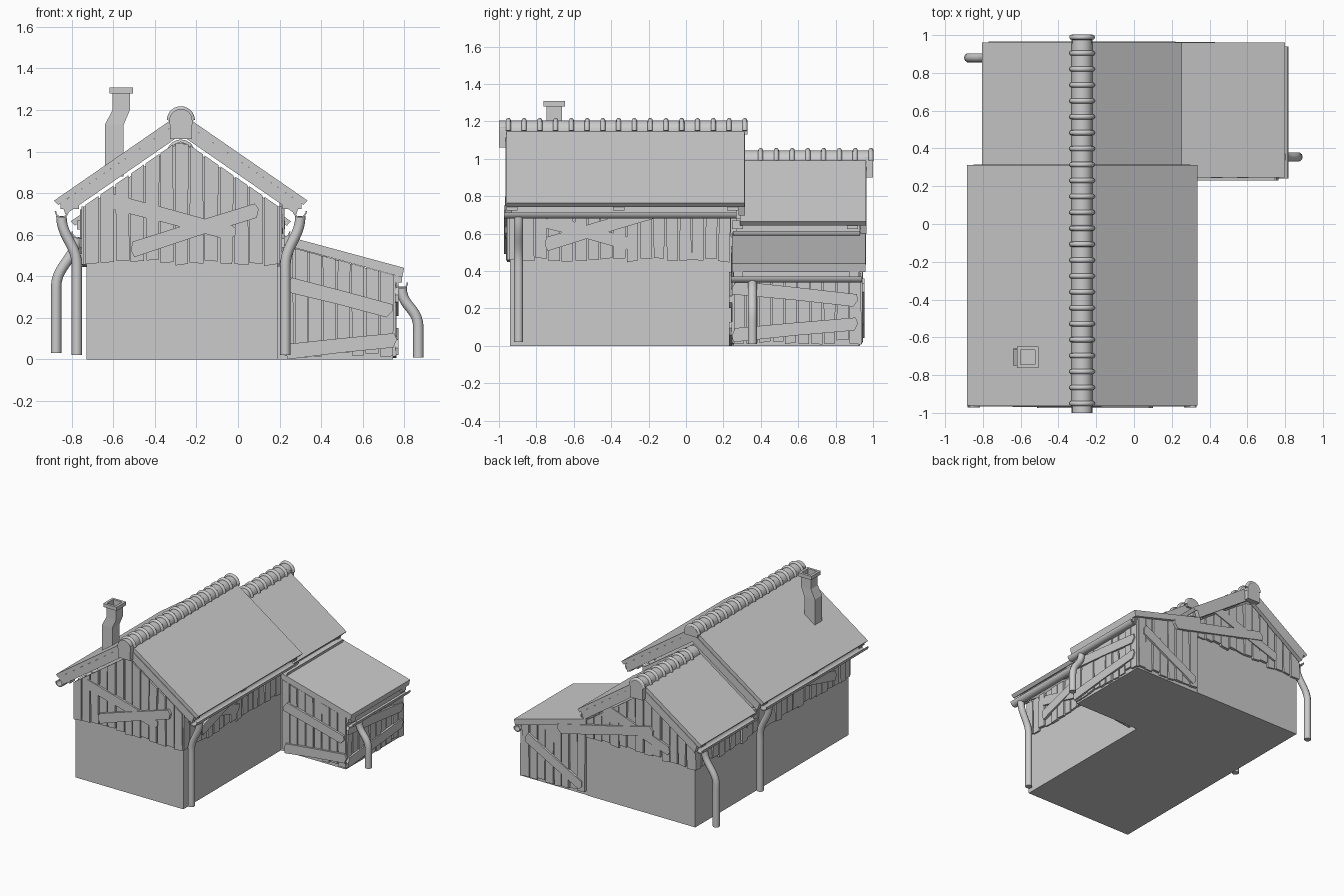
import bpy, bmesh, math, random
from mathutils import Vector

if "Cube" in bpy.data.objects:
    bpy.data.objects.remove(bpy.data.objects["Cube"])

random.seed(4)
XC = -0.275                      # ridge line
SLOPE = 0.69
AXES = {'x': lambda u, v, d: (d, u, v),
        'y': lambda u, v, d: (u, d, v),
        'z': lambda u, v, d: (u, v, d)}


def finish(name, bm):
    bmesh.ops.recalc_face_normals(bm, faces=bm.faces)
    me = bpy.data.meshes.new(name)
    bm.to_mesh(me)
    bm.free()
    ob = bpy.data.objects.new(name, me)
    bpy.context.collection.objects.link(ob)
    return ob


def add_prism(bm, pts, axis, d0, d1):
    f = AXES[axis]
    a = [bm.verts.new(f(u, v, d0)) for u, v in pts]
    b = [bm.verts.new(f(u, v, d1)) for u, v in pts]
    bm.faces.new(a)
    bm.faces.new(b[::-1])
    for i in range(len(pts)):
        j = (i + 1) % len(pts)
        bm.faces.new((a[i], a[j], b[j], b[i]))


def prism(name, pts, axis, d0, d1):
    bm = bmesh.new()
    add_prism(bm, pts, axis, d0, d1)
    return finish(name, bm)


def box(name, x0, x1, y0, y1, z0, z1):
    return prism(name, [(x0, y0), (x1, y0), (x1, y1), (x0, y1)], 'z', z0, z1)


def smooth(ob):
    bpy.ops.object.select_all(action='DESELECT')
    ob.select_set(True)
    bpy.context.view_layer.objects.active = ob
    bpy.ops.object.shade_smooth_by_angle(angle=math.radians(40))


def planks(name, axis, u0, u1, n, bottom, top, d0, d1):
    """Row of uneven upright planks; top is a function of u."""
    bm = bmesh.new()
    w = (u1 - u0) / n
    r = lambda s: random.uniform(-s, s)
    for i in range(n):
        a, b = u0 + i * w, u0 + (i + 1) * w
        g = w * 0.06
        zb = bottom + r(0.012)
        la, lb = a + g + r(g), b - g + r(g)
        ta, tb = a + g + r(g), b - g + r(g)
        add_prism(bm, [(la, zb + r(.006)), (lb, zb + r(.006)), (tb, top(tb)), (ta, top(ta))],
                  axis, d0, d1 + r(0.25) * (d1 - d0))
    return finish(name, bm)


def board(name, axis, p, q, d0, d1, w=0.07):
    """Nailed-on board from p to q with ragged ends."""
    p, q = Vector(p), Vector(q)
    t = (q - p).normalized()
    n = Vector((-t.y, t.x)) * w / 2
    m = (p + q) / 2
    pts = [p - n, m - n * 0.93, q - n * 1.05 - t * 0.012, q + t * 0.01, q + n * 0.9,
           m + n * 1.04, p + n * 1.1 + t * 0.015, p - t * 0.005]
    return prism(name, [tuple(v) for v in pts], axis, d0, d1)


def chevron(name, zr, half, off0, off1, y0, y1):
    """Inverted V section between two vertical offsets below the ridge."""
    e = half * SLOPE
    prism(name, [(XC - half, zr - e - off0), (XC, zr - off0), (XC + half, zr - e - off0),
                 (XC + half - .02, zr - e - off1 + .014), (XC, zr - off1),
                 (XC - half + .02, zr - e - off1 + .014)], 'y', y0, y1)


def sweep(name, splines, radius, bezier=False):
    cu = bpy.data.curves.new(name, 'CURVE')
    cu.dimensions = '3D'
    cu.bevel_depth, cu.bevel_resolution, cu.resolution_u = radius, 3, 10
    cu.use_fill_caps = True
    for pts in splines:
        s = cu.splines.new('BEZIER' if bezier else 'POLY')
        tgt = s.bezier_points if bezier else s.points
        tgt.add(len(pts) - 1)
        for k, c in zip(tgt, pts):
            if bezier:
                k.co = c
                k.handle_left = Vector(c) + Vector((0, 0, 0.1))
                k.handle_right = Vector(c) - Vector((0, 0, 0.1))
            else:
                k.co = (*c, 1)
    ob = bpy.data.objects.new(name, cu)
    bpy.context.collection.objects.link(ob)
    bpy.ops.object.select_all(action='DESELECT')
    ob.select_set(True)
    bpy.context.view_layer.objects.active = ob
    bpy.ops.object.convert(target='MESH')
    smooth(bpy.context.view_layer.objects.active)


def downpipe(name, x0, z0, x1, y, drop, zb=0.02):
    sweep(name, [[(x0, y, z0), (x1, y, z0 - drop), (x1, y, zb)]], 0.025, True)


def gutter(name, x, z, y0, y1, r=0.034):
    arc = [(math.pi * (1 + i / 10)) for i in range(11)]
    pts = [(x + r * math.cos(a), z + r * math.sin(a)) for a in arc]
    pts += [(x + (r - .007) * math.cos(a), z + (r - .007) * math.sin(a)) for a in arc[::-1]]
    smooth(prism(name, pts, 'y', y0, y1))


def ridge(name, zc, y0, y1, rings, block):
    r = 0.055
    arc = [math.pi * i / 14 for i in range(15)]
    pts = [(XC + r * math.cos(a), zc + r * math.sin(a)) for a in arc]
    smooth(prism(name + "_cap", pts + [(XC - r, zc - .02), (XC + r, zc - .02)], 'y', y0, y1))
    sweep(name + "_rings", [[(XC + r * math.cos(a), y, zc + r * math.sin(a)) for a in arc]
                            for y in rings], 0.0135)
    box(name + "_beam_end", XC - .053, XC + .053, block[0], block[1], zc - .09, zc + .02)


# Walls
def gable(name, apex, y0, y1):
    e = apex - 0.46 * SLOPE
    prism(name, [(-.73, 0), (.19, 0), (.19, e), (XC, apex), (-.73, e)], 'y', y0, y1)


gable("main_house_walls", 1.05, -0.94, 0.24)
gable("rear_wing_walls", 0.90, 0.23, 0.93)
lean_top = lambda x: 0.605 - 0.27 * (x - 0.19)
prism("lean_to_walls", [(.18, 0), (.745, 0), (.745, lean_top(.745) - .05), (.18, lean_top(.18) - .05)],
      'y', .255, .925)

# Gabled roofs: skin, barge boards, ridge, fascias, rafter ends, gutters
for name, zr, half, y0, y1 in (("main", 1.185, .61, -.96, .312), ("rear", 1.03, .53, .29, .962)):
    chevron(name + "_roof", zr, half, 0, .035, y0, y1)
    for end, a, b in (("front", y0 - .006, y0 + .03), ("back", y1 - .03, y1 + .004)):
        if (name, end) != ("rear", "front"):
            chevron(f"{name}_{end}_barge_boards", zr, half - .035, .035, .105, a, b)
    ze = zr - half * SLOPE
    for s, side in ((-1, "left"), (1, "right")):
        xe = XC + s * half
        xf = sorted((xe - s * .075, xe - s * .06))
        g0, g1 = (-.972, .27) if name == "main" else (.25, .93)
        box(f"{name}_{side}_fascia", xf[0], xf[1], g0 + .02, g1, ze - .05, ze + .02)
        xr = sorted((xe - s * .12, xe - s * .03))
        for i, y in enumerate((-.93, -.36, .25) if name == "main" else (.275, .89)):
            box(f"{name}_{side}_rafter_{i}", xr[0], xr[1], y - .03, y + .03, ze - .04, ze + .005)
        gutter(f"{name}_{side}_gutter", xe - s * .037, ze - .05, g0, g1)

STEP = 0.0843
ridge("main_ridge", 1.15, -1.0, .33, [-.95 + STEP * i for i in range(16)], (-1.0, -.955))
ridge("rear_ridge", .99, .3, 1.0, [-.95 + STEP * i for i in range(16, 24)], (.955, 1.0))

# Lean-to roof
prism("lean_to_roof", [(.185, lean_top(.185)), (.8, lean_top(.8)), (.79, lean_top(.8) - .045),
                       (.185, lean_top(.185) - .045)], 'y', .245, .96)
box("lean_to_fascia", .755, .772, .25, .93, .35, .41)
for i, y in enumerate((.28, .9)):
    box(f"lean_to_rafter_{i}", .74, .79, y - .025, y + .025, .37, .41)
gutter("lean_to_gutter", .787, .37, .24, .94, .032)

# Downpipes
downpipe("front_right_downpipe", .3, .69, .228, -.895, .24)
downpipe("main_left_downpipe", -.85, .69, -.775, .2, .24)
downpipe("rear_left_downpipe", -.775, .59, -.875, .88, .24, .03)
downpipe("lean_to_downpipe", .787, .35, .868, .355, .2, .01)

# Plank cladding
roofline = lambda apex: (lambda x: apex - abs(x - XC) * SLOPE)
planks("front_gable_planks", 'y', -.735, .195, 13, .465, roofline(1.06), -.935, -.957)
planks("back_gable_planks", 'y', -.735, .2, 13, .46, roofline(.91), .925, .947)
planks("main_right_planks", 'x', -.95, .24, 17, .46, lambda y: .735, .185, .207)
planks("main_left_planks", 'x', -.95, .25, 17, .46, lambda y: .735, -.725, -.747)
planks("rear_left_planks", 'x', .25, .95, 10, .46, lambda y: .585, -.725, -.747)
under = lambda x: lean_top(x) - .048
planks("lean_to_front_planks", 'y', .2, .75, 8, .02, under, .26, .243)
planks("lean_to_back_planks", 'y', .2, .75, 8, .02, under, .92, .943)
planks("lean_to_right_planks", 'x', .25, .94, 10, .02, lambda y: .39, .74, .76)

# Crossed repair boards
for name, ax, p, q, d0, d1 in (
        ("front_board_a", 'y', (-.635, .765), (-.02, .605), -.95, -.968),
        ("front_board_b", 'y', (-.51, .525), (.09, .72), -.95, -.974),
        ("right_board_a", 'x', (-.75, .665), (-.3, .545), .2, .217),
        ("right_board_b", 'x', (-.75, .54), (-.15, .725), .2, .223),
        ("left_board_a", 'x', (-.75, .54), (-.15, .69), -.742, -.76),
        ("back_board_a", 'y', (.05, .74), (-.52, .54), .94, .957),
        ("back_board_b", 'y', (.42, .47), (-.38, .66), .94, .963),
        ("lean_to_front_board_a", 'y', (.235, .36), (.735, .235), .247, .23),
        ("lean_to_front_board_b", 'y', (.235, .035), (.755, .095), .247, .23),
        ("lean_to_back_board", 'y', (.7, .33), (.235, .07), .938, .955),
        ("lean_to_right_board_a", 'x', (.25, .31), (.91, .245), .755, .772),
        ("lean_to_right_board_b", 'x', (.25, .055), (.91, .12), .755, .772)):
    board(name, ax, p, q, d0, d1)

# Chimney: bent square flue with an open hollow cap
bm = bmesh.new()
loops = []
for xc, z, h in ((-.595, .88, .045), (-.595, 1.13, .045), (-.562, 1.2, .042), (-.562, 1.28, .042),
                 (-.562, 1.28, .057), (-.562, 1.308, .057), (-.562, 1.308, .038), (-.562, 1.2, .038)):
    loops.append([bm.verts.new((xc + sx * h, -.705 + sy * h, z))
                  for sx, sy in ((-1, -1), (1, -1), (1, 1), (-1, 1))])
for a, b in zip(loops, loops[1:]):
    for i in range(4):
        bm.faces.new((a[i], a[(i + 1) % 4], b[(i + 1) % 4], b[i]))
bm.faces.new(loops[0][::-1])
bm.faces.new(loops[-1])
finish("chimney", bm)
